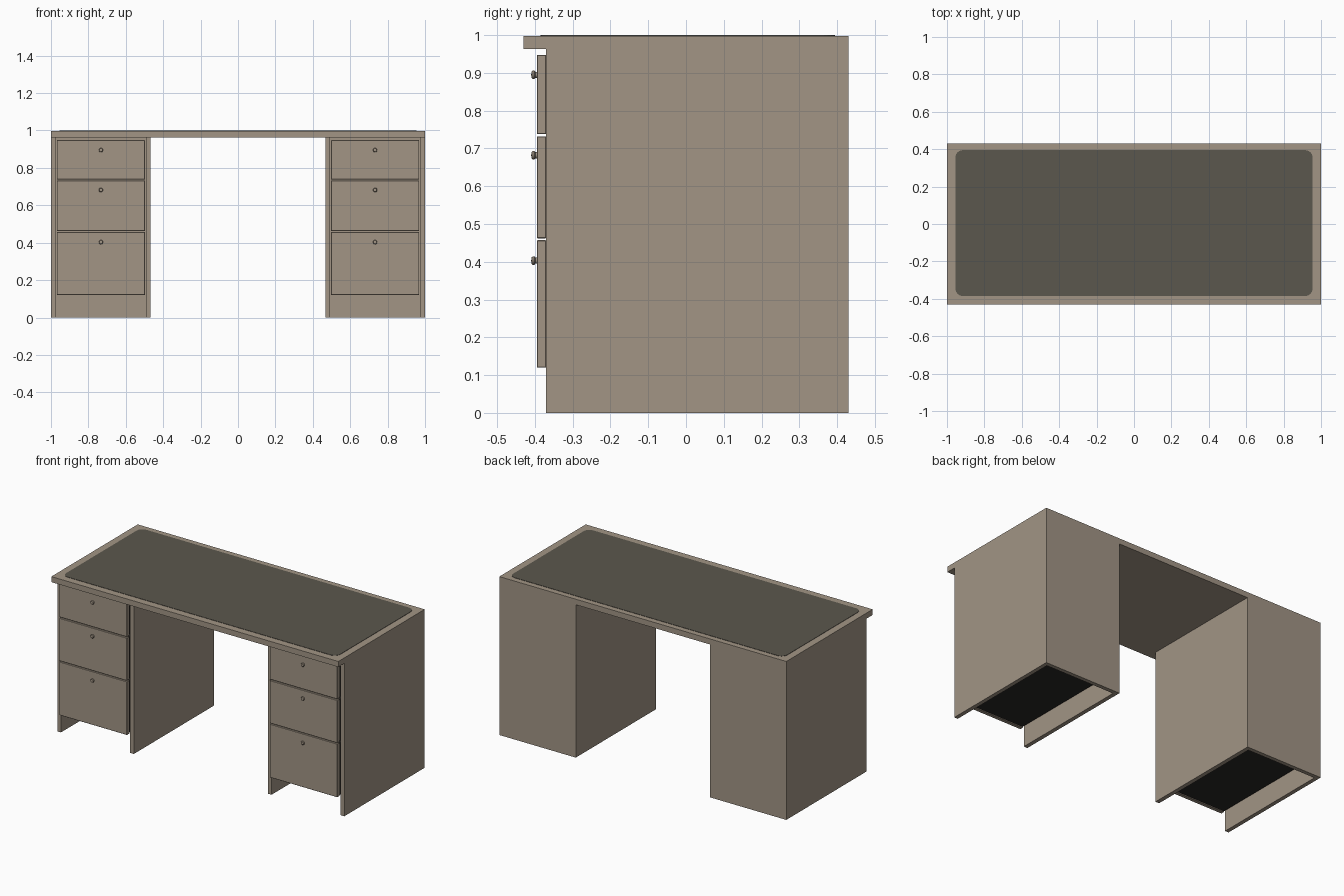
import bpy, bmesh, math
from mathutils import Matrix

if "Cube" in bpy.data.objects:
    bpy.data.objects.remove(bpy.data.objects["Cube"])


def material(name, rgb):
    m = bpy.data.materials.new(name)
    m.diffuse_color = (*rgb, 1)
    m.use_nodes = True
    m.node_tree.nodes["Principled BSDF"].inputs["Base Color"].default_value = m.diffuse_color
    return m


wood = material("taupe_wood", (0.36, 0.30, 0.235))
pad = material("dark_olive_leather", (0.105, 0.095, 0.075))
dark = material("near_black_interior", (0.022, 0.02, 0.018))


def finish(name, bm, mat):
    bmesh.ops.recalc_face_normals(bm, faces=bm.faces)
    me = bpy.data.meshes.new(name)
    bm.to_mesh(me)
    bm.free()
    me.materials.append(mat)
    ob = bpy.data.objects.new(name, me)
    bpy.context.collection.objects.link(ob)
    return ob


def box(name, x, y, z, mat, bevel=0):
    bm = bmesh.new()
    bmesh.ops.create_cube(bm, size=1)
    for v in bm.verts:
        v.co = [r[0] if c < 0 else r[1] for c, r in zip(v.co, (x, y, z))]
    if bevel:
        bmesh.ops.bevel(bm, geom=bm.edges[:], offset=bevel, segments=1, affect='EDGES')
    return finish(name, bm, mat)


def knob(name, x, y, z):
    # turned profile: (radius, distance out from the drawer front)
    profile = [(0, 0), (0.008, 0), (0.008, 0.004), (0.0115, 0.006),
               (0.0115, 0.010), (0.009, 0.0135), (0, 0.015)]
    bm = bmesh.new()
    vs = [bm.verts.new((r, -d, 0)) for r, d in profile]
    es = [bm.edges.new(p) for p in zip(vs, vs[1:])]
    bmesh.ops.spin(bm, geom=vs + es, axis=(0, 1, 0), cent=(0, 0, 0),
                   angle=2 * math.pi, steps=20)
    bmesh.ops.remove_doubles(bm, verts=bm.verts, dist=1e-5)
    bmesh.ops.transform(bm, matrix=Matrix.Translation((x, y, z)), verts=bm.verts)
    ob = finish(name, bm, wood)
    for p in ob.data.polygons:
        p.use_smooth = True
    ob.data.set_sharp_from_angle(angle=math.radians(35))


# desk top, overhanging at the front
box("desk_top", (-1, 1), (-0.43, 0.43), (0.963, 0.998), wood)

# rounded writing pad
bm = bmesh.new()
r, ring = 0.04, []
for i, (cx, cy) in enumerate([(0.915, 0.355), (-0.915, 0.355), (-0.915, -0.345), (0.915, -0.345)]):
    for k in range(7):
        a = math.radians(90 * i + 15 * k)
        ring.append(bm.verts.new((cx + r * math.cos(a), cy + r * math.sin(a), 0.997)))
face = bm.faces.new(ring)
top = bmesh.ops.extrude_face_region(bm, geom=[face])
for v in top["geom"]:
    if isinstance(v, bmesh.types.BMVert):
        v.co.z = 1.0
finish("writing_pad", bm, pad)

# drawers: bottom, top and knob heights
drawers = [("lower", 0.12, 0.457, 0.403),
           ("middle", 0.462, 0.732, 0.682),
           ("upper", 0.738, 0.948, 0.895)]

for side, s in (("left", -1), ("right", 1)):
    def span(a, b):
        return tuple(sorted((s * a, s * b)))

    # pedestal carcass
    box(f"{side}_outer_panel", span(0.975, 1), (-0.37, 0.43), (0, 0.963), wood)
    box(f"{side}_inner_panel", span(0.467, 0.493), (-0.37, 0.43), (0, 0.963), wood)
    box(f"{side}_back_panel", span(0.493, 0.975), (0.405, 0.43), (0, 0.963), wood)

    # drawers with dark boxes behind the fronts
    for name, z0, z1, kz in drawers:
        box(f"{side}_{name}_drawer_front", span(0.497, 0.969), (-0.395, -0.37), (z0, z1), wood, 0.002)
        box(f"{side}_{name}_drawer_box", span(0.502, 0.966), (-0.37, 0.39), (z0 + 0.004, z1 - 0.01), dark)
        knob(f"{side}_{name}_drawer_knob", s * 0.733, -0.395, kz)
